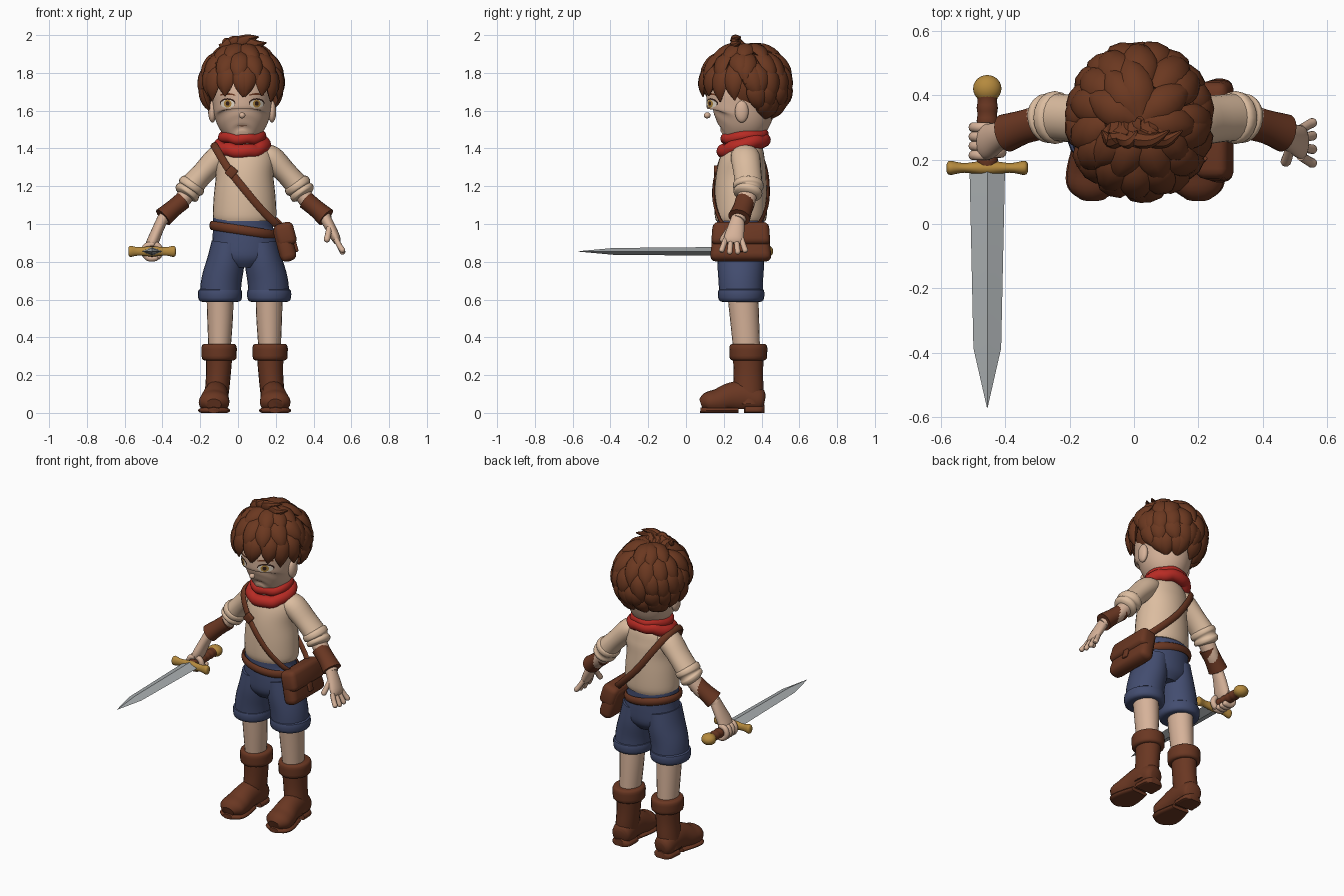
import bpy, bmesh, math, random
from math import sin, cos, pi, radians
from mathutils import Vector, Matrix
from mathutils.bvhtree import BVHTree

if "Cube" in bpy.data.objects:
    bpy.data.objects.remove(bpy.data.objects["Cube"], do_unlink=True)
random.seed(4)
MID = 0.035  # symmetry line of the body


def material(name, code):
    """Flat material from an sRGB hex code."""
    srgb = [int(code[i:i + 2], 16) / 255 for i in (0, 2, 4)]
    colour = [((c + 0.055) / 1.055) ** 2.4 for c in srgb] + [1]
    m = bpy.data.materials.new(name)
    m.use_nodes = True
    m.diffuse_color = colour
    m.node_tree.nodes["Principled BSDF"].inputs["Base Color"].default_value = colour
    return m


SKIN = material("skin", "d6b299")
SHIRT = material("cream_cloth", "dcbda0")
HAIR = material("brown_hair", "6b3820")
LEATHER = material("brown_leather", "6a3722")
DENIM = material("blue_denim", "434d70")
SCARF = material("red_cloth", "b82b24")
GOLD = material("gold", "b58a3e")
STEEL = material("steel", "a9aeb0")
WHITE = material("eye_white", "e8dccb")
DARK = material("dark_brown", "33201a")


def finish(name, bm, mat, angle=40):
    mesh = bpy.data.meshes.new(name)
    bm.to_mesh(mesh)
    bm.free()
    mesh.materials.append(mat)
    obj = bpy.data.objects.new(name, mesh)
    bpy.context.collection.objects.link(obj)
    mesh.shade_smooth()
    mesh.set_sharp_from_angle(angle=radians(angle))
    return obj


def spline(rows, steps, closed):
    """Smooth interpolation through rows of numbers."""
    n, out = len(rows), []
    get = lambda i: rows[i % n] if closed else rows[min(max(i, 0), n - 1)]
    for i in range(n if closed else n - 1):
        for k in range(steps):
            t = k / steps
            out.append([b + t / 2 * (c - a + t * (2 * a - 5 * b + 4 * c - d + t * (3 * (b - c) + d - a)))
                        for a, b, c, d in zip(get(i - 1), get(i), get(i + 1), get(i + 2))])
    return out if closed else out + [rows[-1]]


def tube(bm, rows, ref=(0, 1, 0), sides=20, steps=4, closed=False, floor=-1):
    """Sweep an ellipse; each row is x, y, z, radius across ref, radius along ref."""
    rows = spline(rows, steps, closed)
    pts = [Vector(r[:3]) for r in rows]
    n, rings = len(rows), []
    for i, r in enumerate(rows):
        ahead = pts[(i + 1) % n] if closed else pts[min(i + 1, n - 1)]
        t = (ahead - pts[i - 1 if closed else max(i - 1, 0)]).normalized()
        across = Vector(ref).cross(t).normalized()
        along = t.cross(across)
        ring = []
        for k in range(sides):
            a = 2 * pi * k / sides
            p = pts[i] + across * cos(a) * max(r[3], 0.001) + along * sin(a) * max(r[4], 0.001)
            p.z = max(p.z, floor)
            ring.append(bm.verts.new(p))
        rings.append(ring)
    for i in range(n if closed else n - 1):
        lo, hi = rings[i], rings[(i + 1) % n]
        for k in range(sides):
            j = (k + 1) % sides
            bm.faces.new((lo[k], lo[j], hi[j], hi[k]))
    if not closed:
        bm.faces.new(rings[0][::-1])
        bm.faces.new(rings[-1])


def part(name, tubes, mat, angle=40, **kw):
    bm = bmesh.new()
    for rows in tubes:
        tube(bm, rows, **kw)
    return finish(name, bm, mat, angle)


def pair(rows):
    """Left and right copies of rows whose x is measured from the midline."""
    return [[(MID + s * r[0], *r[1:]) for r in rows] for s in (-1, 1)]


def digit(points, r):
    """Rows for a finger with a rounded tip."""
    end = Vector(points[-1]) + (Vector(points[-1]) - Vector(points[-2])).normalized() * r * 0.7
    return [(*p, r, r) for p in points] + [(*end, r * 0.4, r * 0.4)]


def hoop(cx, cy, rx, ry, height, a, b, n=20):
    return [(cx + rx * cos(t), cy + ry * sin(t), height(cos(t), sin(t)), a, b)
            for t in (2 * pi * k / n for k in range(n))]


def ball(name, centre, size, mat):
    bm = bmesh.new()
    bmesh.ops.create_uvsphere(bm, u_segments=24, v_segments=14, radius=1,
                              matrix=Matrix.Translation(centre) @ Matrix.Diagonal((*size, 1)))
    return finish(name, bm, mat)


def box(name, centre, size, mat, tilt=0, bevel=0.02, taper=1):
    bm = bmesh.new()
    bmesh.ops.create_cube(bm, size=1, matrix=Matrix.Diagonal((*size, 1)))
    for v in bm.verts:
        if v.co.z > 0:
            v.co.y *= taper
    bmesh.ops.bevel(bm, geom=bm.edges[:], offset=bevel, segments=3, profile=0.5, affect='EDGES')
    bm.transform(Matrix.Translation(centre) @ Matrix.Rotation(radians(tilt), 4, 'Y'))
    return finish(name, bm, mat)


# Head, neck, ears and nose
FACE = 0.022
head = part("head", [[(FACE, y, z, a, b) for y, z, a, b in (
    (.20, 1.462, .03, .035), (.22, 1.475, .068, .075), (.25, 1.51, .112, .127), (.28, 1.56, .143, .165),
    (.29, 1.62, .154, .184), (.3, 1.7, .16, .19), (.3, 1.8, .14, .16), (.3, 1.86, .05, .06))]],
    SKIN, sides=48, steps=5)
part("neck", [[(FACE, .32, 1.36, .075, .075), (FACE, .32, 1.56, .07, .075)]], SKIN)
for s, label in ((-1, "right"), (1, "left")):
    ball(label + "_ear", (FACE + s * .158, .295, 1.595), (.022, .036, .058), SKIN)
ball("nose", (FACE, .112, 1.575), (.017, .018, .016), SKIN)

# Painted face details laid onto the head
tree = BVHTree.FromPolygons([v.co for v in head.data.vertices], [p.vertices[:] for p in head.data.polygons])


def decal(name, x, z, rx, rz, mat, lift, arch=0):
    bm = bmesh.new()

    def place(u, v):
        hit = tree.ray_cast(Vector((x + u * rx, -1, z + v * rz + arch * (1 - u * u))), Vector((0, 1, 0)))[0]
        return bm.verts.new(hit - Vector((0, lift, 0)))

    rings = [[place(f * cos(k * pi / 12), f * sin(k * pi / 12)) for k in range(24)] for f in (.35, .7, 1)]
    bm.faces.new(rings[0])
    for lo, hi in zip(rings, rings[1:]):
        for k in range(24):
            j = (k + 1) % 24
            bm.faces.new((lo[k], hi[k], hi[j], lo[j]))
    finish(name, bm, mat)


for s, label in ((-1, "right"), (1, "left")):
    x = FACE + s * .077
    decal(label + "_lashes", x, 1.641, .041, .025, DARK, .003)
    decal(label + "_eye", x, 1.636, .037, .022, WHITE, .005)
    decal(label + "_iris", x, 1.637, .02, .021, GOLD, .006)
    decal(label + "_pupil", x, 1.638, .01, .012, DARK, .007)
    decal(label + "_eyebrow", x, 1.682, .042, .005, HAIR, .004, arch=.006)
decal("mouth", FACE, 1.523, .026, .002, HAIR, .003, arch=-.004)

# Hair: a cap with overlapping pointed locks running down from the crown
ball("hair_cap", (.018, .335, 1.745), (.19, .2, .19), HAIR)
CROWN = Vector((.018, .318, 1.74))


def on_cap(turn, drop, f):
    return Vector((.203 * sin(drop) * cos(turn), .222 * sin(drop) * sin(turn), .205 * cos(drop))) * f


bm = bmesh.new()
layers = ((4, 58, 9, -2), (32, 88, 14, -2), (58, 111, 19, -2), (84, 130, 19, 0), (104, 146, 18, .25))
for start, stop, count, back in layers:
    for k in range(count):
        turn = 2 * pi * (k + random.uniform(-.2, .2)) / count + radians(start)
        if sin(turn) < back:
            continue
        twist, end = random.uniform(-.15, .3), stop + random.uniform(-5, 4)
        rows = []
        for f, grow, wide, thick in ((0, .95, .03, .015), (.35, 1.01, .052, .026),
                                     (.7, 1.04, .042, .023), (1, 1.08, .003, .003)):
            p = CROWN + on_cap(turn + twist * f, radians(start + f * (end - start)), grow)
            rows.append((*p, wide, thick))
        tube(bm, rows, ref=on_cap(turn, radians((start + stop) / 2), 1).normalized(), sides=8, steps=3)
for x, tip, top in ((.0, .11, 1.99), (-.03, .01, 1.985), (.05, .15, 1.96), (-.05, -.1, 1.95)):
    tube(bm, [(x, .31, 1.91, .035, .035), (x, .27, 1.955, .035, .03),
              ((x + tip) / 2, .26, top - .01, .024, .022), (tip, .29, top, .003, .003)], sides=8)
finish("hair_locks", bm, HAIR)

# Scarf: two folded rolls
part("scarf_lower", [hoop(.022, .305, .118, .108, lambda c, s: 1.415 + .03 * s + .006 * sin(9 * c), .036, .037)],
     SCARF, ref=(0, 0, 1), closed=True, steps=3, sides=14)
part("scarf_upper", [hoop(.022, .31, .098, .098, lambda c, s: 1.463 + .012 * s + .005 * sin(7 * c), .03, .03)],
     SCARF, ref=(0, 0, 1), closed=True, steps=3, sides=14)

# Shirt, rolled sleeves, forearms and bracers
part("shirt", [[(MID, y, z, a, b) for y, z, a, b in (
    (.29, 1.015, .16, .13), (.29, 1.05, .168, .138), (.29, 1.15, .163, .139), (.292, 1.25, .153, .134),
    (.3, 1.33, .158, .123), (.31, 1.39, .14, .102), (.31, 1.43, .085, .08))]], SHIRT, sides=32)
part("sleeves", pair([(.09, .31, 1.37, .05, .07), (.14, .315, 1.35, .066, .078), (.215, .325, 1.275, .06, .074),
                      (.265, .33, 1.22, .062, .074), (.28, .33, 1.2, .067, .076)]), SHIRT)
part("sleeve_rolls", pair([(.265, .33, 1.225, .05, .06), (.272, .33, 1.215, .07, .079), (.285, .33, 1.195, .073, .081),
                           (.293, .33, 1.183, .064, .07), (.302, .328, 1.17, .07, .077), (.312, .326, 1.157, .066, .072),
                           (.318, .324, 1.148, .045, .05)]), SHIRT)
part("forearms", pair([(.29, .33, 1.18, .045, .052), (.36, .31, 1.09, .042, .048), (.44, .275, 1.02, .03, .036)]), SKIN)
part("bracers", pair([(.325, .315, 1.125, .048, .054), (.38, .3, 1.08, .047, .053),
                      (.432, .282, 1.035, .053, .06)]), LEATHER, steps=3)

# Hands: the left open, the right closed round the grip
GRIP = Vector((-.455, 0, .855))
palm = [(.425, .275, 1.035, .03, .035), (.455, .265, .98, .028, .045),
        (.483, .253, .925, .024, .052), (.49, .25, .9, .016, .045)]
part("left_palm", [pair(palm)[1]], SKIN)
part("left_fingers", [digit([(MID + .483, y, .92), (MID + .505, y + spread, .88),
                             (MID + .52, y + 1.6 * spread, .845 + abs(spread))], .0145)
                      for y, spread in ((.21, -.014), (.238, -.004), (.266, .005), (.294, .013))], SKIN, sides=10)
part("left_thumb", [digit([(MID + .45, .24, .985), (MID + .442, .21, .945), (MID + .435, .192, .915)], .016)],
     SKIN, sides=10)
part("right_palm", [[(-.395, .278, 1.035, .03, .036), (-.425, .268, .97, .03, .047),
                     (-.45, .256, .91, .032, .056), (-.462, .255, .885, .03, .055)]], SKIN)


def curl(y, first, last, r):
    angles = [radians(first + (last - first) * k / 4) for k in range(5)]
    return digit([(GRIP.x + .043 * cos(a), y, GRIP.z + .04 * sin(a)) for a in angles], r)


part("right_fingers", [curl(y, 80, 300, .016) for y in (.213, .242, .271, .3)], SKIN, sides=10)
part("right_thumb", [curl(.222, 100, -50, .017)], SKIN, sides=10)

# Sword
part("sword_blade", [[(GRIP.x, y, GRIP.z, a, b) for y, a, b in (
    (.17, .055, .023), (-.385, .043, .018), (-.57, .001, .001))]], STEEL, 10, ref=(0, 0, 1), sides=4, steps=1)
part("sword_guard", [[(GRIP.x + dx, .174, GRIP.z, a, b) for dx, a, b in (
    (-.126, .012, .015), (-.115, .022, .029), (-.07, .015, .022), (0, .023, .027),
    (.07, .015, .022), (.115, .022, .029), (.126, .012, .015))]], GOLD, ref=(0, 0, 1))
part("sword_grip", [[(GRIP.x, .18 + k * .02, GRIP.z, .03 + .003 * (k % 2), .026 + .003 * (k % 2))
                     for k in range(12)]], LEATHER, ref=(0, 0, 1), steps=2)
ball("sword_pommel", (GRIP.x, .42, GRIP.z), (.044, .042, .035), GOLD)

# Shorts with turned-up hems, and the belt
part("shorts_seat", [[(MID, .29, .77, .09, .09), (MID, .29, .82, .17, .125), (MID, .29, .9, .174, .13),
                      (.026, .29, .97, .16, .127), (.026, .29, 1.03, .157, .126)]], DENIM, sides=32)
part("shorts_legs", pair([(.085, .29, .9, .09, .12), (.1, .29, .8, .1, .124), (.122, .29, .7, .107, .118),
                          (.13, .292, .61, .108, .115)]), DENIM, sides=24)
part("shorts_hems", pair([(.13, .292, z, a, a + .006) for z, a in (
    (.588, .095), (.597, .112), (.625, .117), (.65, .114), (.658, .098))]), DENIM, sides=24, steps=2)
part("belt", [hoop(.028, .29, .168, .135, lambda c, s: .967 - .025 * c, .012, .024)],
     LEATHER, ref=(0, 0, 1), closed=True, steps=2, sides=8)

# Legs and boots
part("legs", pair([(.13, .3, .64, .072, .082), (.13, .31, .5, .068, .077), (.133, .322, .32, .058, .07)]), SKIN)
part("boot_shafts", pair([(.155, .33, .04, .062, .078), (.145, .33, .13, .064, .08), (.138, .33, .22, .066, .078),
                          (.135, .33, .33, .072, .084)]), LEATHER)
part("boot_cuffs", pair([(.135, .33, z, a, a + .007) for z, a in (
    (.278, .078), (.288, .091), (.32, .093), (.35, .093), (.364, .082), (.356, .06))]), LEATHER, steps=2)
part("boot_feet", pair([(.145, .412, .06, .035, .04), (.147, .39, .065, .06, .065), (.15, .31, .085, .066, .085),
                        (.154, .24, .08, .07, .08), (.16, .17, .06, .08, .068), (.163, .115, .055, .077, .056),
                        (.163, .08, .045, .04, .03)]), LEATHER, ref=(0, 0, 1), floor=.02)
part("boot_soles", pair([(.155, .275, .013, .06, .02), (.16, .17, .013, .084, .022), (.163, .11, .013, .078, .022),
                         (.163, .076, .014, .035, .014)]), LEATHER, ref=(0, 0, 1), floor=0)
part("boot_heels", pair([(.147, .415, .014, .035, .03), (.147, .39, .014, .062, .032),
                         (.15, .31, .014, .066, .032)]), LEATHER, ref=(0, 0, 1), floor=0)

# Satchel on the left hip with its shoulder strap
strap = [(-.12, .225, 1.405), (-.05, .168, 1.29), (.045, .147, 1.17), (.14, .165, 1.06), (.225, .22, .98),
         (.235, .36, .98), (.14, .42, 1.07), (.035, .435, 1.18), (-.06, .418, 1.31), (-.125, .36, 1.41)]
part("satchel_strap", [[(*p, .009, .02) for p in strap]], LEATHER, ref=(.76, 0, .65), closed=True, sides=8)
box("strap_buckle", (-.035, .158, 1.275), (.05, .022, .055), LEATHER, tilt=40, bevel=.006)
box("satchel", (.248, .29, .9), (.09, .33, .2), LEATHER, tilt=-15, bevel=.035, taper=.86)
box("satchel_flap", (.25, .29, .945), (.105, .315, .125), LEATHER, tilt=-15, bevel=.03, taper=.94)
box("satchel_clasp", (.306, .29, .882), (.016, .04, .06), LEATHER, tilt=-15, bevel=.006)
